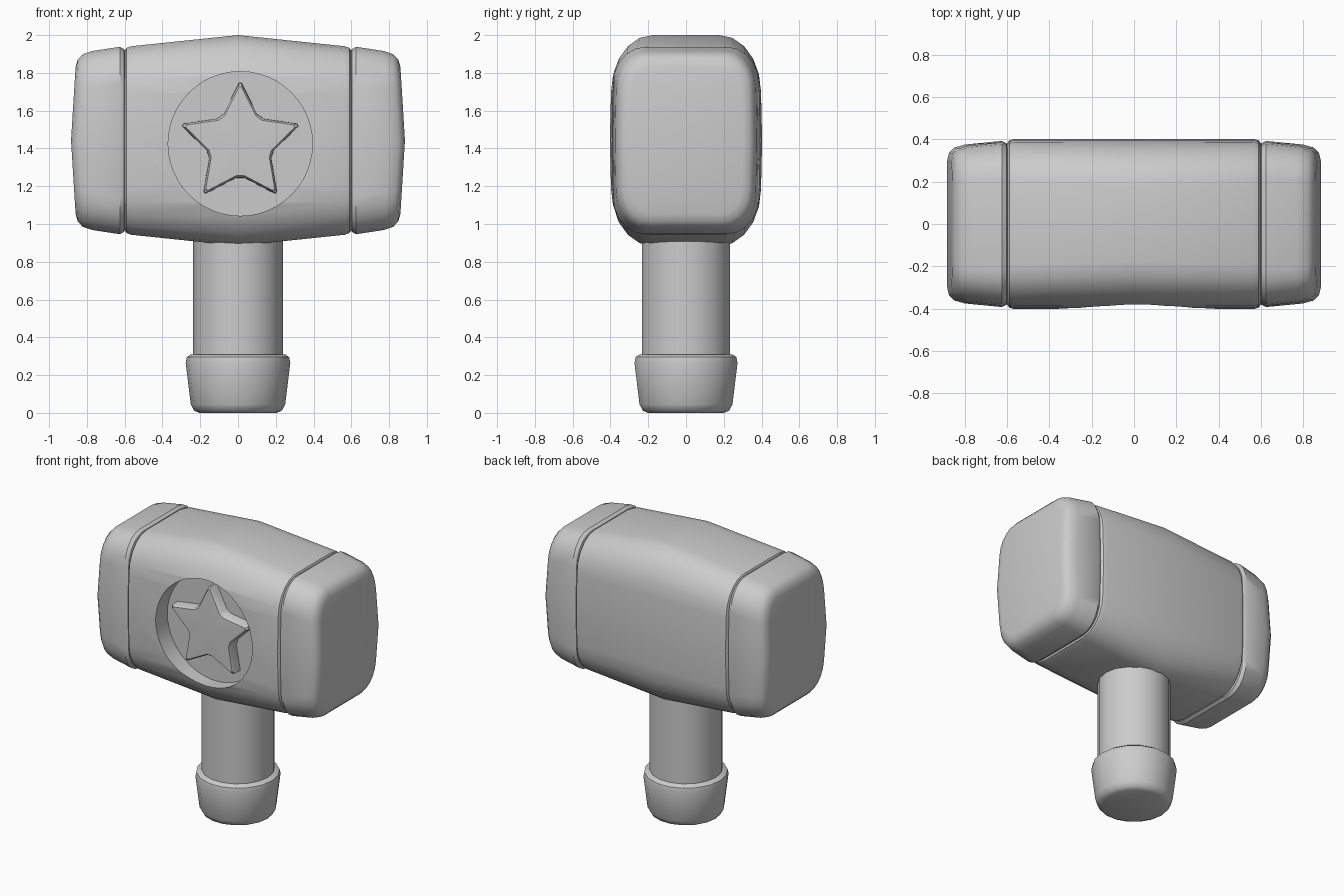
import bpy, bmesh
from math import sin, cos, pi, radians

if "Cube" in bpy.data.objects:
    bpy.data.objects.remove(bpy.data.objects["Cube"])

CZ = 1.442  # height of the head's centre line


def finish(name, bm, angle=35):
    bmesh.ops.recalc_face_normals(bm, faces=bm.faces)
    me = bpy.data.meshes.new(name)
    bm.to_mesh(me)
    bm.free()
    ob = bpy.data.objects.new(name, me)
    bpy.context.collection.objects.link(ob)
    smooth(ob, angle)
    return ob


def activate(ob):
    bpy.ops.object.select_all(action='DESELECT')
    ob.select_set(True)
    bpy.context.view_layer.objects.active = ob


def smooth(ob, angle=35):
    activate(ob)
    bpy.ops.object.shade_smooth_by_angle(angle=radians(angle))


def half_section(hy, hz, ry, rz, n=5):
    """Right half of a rounded rectangle, top to bottom."""
    arc = [(hy - 0.006 - ry + ry * sin(i / n * pi / 2),
            hz - rz + rz * cos(i / n * pi / 2)) for i in range(n + 1)]
    return arc + [(hy, 0)] + [(y, -z) for y, z in reversed(arc)]


def bridge(bm, rings):
    for a, b in zip(rings, rings[1:]):
        for i in range(len(a)):
            j = (i + 1) % len(a)
            bm.faces.new((a[i], a[j], b[j], b[i]))


def loft_x(name, sections, bend=0):
    """Sections (x, half y, half z, corner y, corner z); ends filled in strips."""
    bm = bmesh.new()
    rings = []
    for k, (x, hy, hz, ry, rz) in enumerate(sections):
        half = half_section(hy, hz, ry, rz)
        pts = half + [(-y, z) for y, z in reversed(half)]
        b = bend if x > 0.7 else 0
        rings.append([bm.verts.new((x - b * abs(z) / 0.45, y, CZ + z)) for y, z in pts])
    bridge(bm, rings)
    for r in (rings[0], rings[-1]):
        n = len(r)
        for i in range(n // 2 - 1):
            bm.faces.new((r[i], r[i + 1], r[n - 2 - i], r[n - 1 - i]))
    return finish(name, bm)


def lathe(name, profile, sides=18):
    bm = bmesh.new()
    rings = [[bm.verts.new((r * cos(2 * pi * i / sides), r * sin(2 * pi * i / sides), z))
              for i in range(sides)] for r, z in profile]
    bridge(bm, rings)
    bm.faces.new(rings[0])
    bm.faces.new(rings[-1])
    return finish(name, bm, 40)


# head block, swelling towards the middle
side = [(0.6, 0.382, 0.475, 0.19, 0.23), (0.59, 0.396, 0.49, 0.2, 0.24),
        (0.565, 0.403, 0.499, 0.2, 0.25)]
mid = [(0, 0.403, 0.558, 0.22, 0.3)]
head = loft_x("hammer_head", [(-s[0],) + s[1:] for s in side] + mid + side[::-1])

# round recess in the front
SX, SZ = 0.012, 1.425
bpy.ops.mesh.primitive_cylinder_add(vertices=48, radius=0.382, depth=0.5,
                                    location=(SX, -0.52, SZ), rotation=(pi / 2, 0, 0))
cutter = bpy.context.object
cutter.hide_render = True
mod = head.modifiers.new("recess", 'BOOLEAN')
mod.operation, mod.solver, mod.object = 'DIFFERENCE', 'EXACT', cutter
activate(head)
bpy.ops.object.modifier_apply(modifier="recess")
bpy.data.objects.remove(cutter)
smooth(head)

# end caps with a slightly peaked striking face
cap = loft_x("end_caps", [
    (0.597, 0.37, 0.47, 0.17, 0.2), (0.603, 0.382, 0.484, 0.17, 0.2),
    (0.625, 0.393, 0.496, 0.17, 0.2), (0.80, 0.376, 0.474, 0.16, 0.2),
    (0.85, 0.362, 0.457, 0.15, 0.19), (0.875, 0.338, 0.43, 0.14, 0.17),
    (0.884, 0.30, 0.39, 0.11, 0.14)], bend=0.028)
mir = cap.modifiers.new("mirror", 'MIRROR')
mir.use_clip = False

# raised star inside the recess
bm = bmesh.new()
outline = []
for k in range(5):
    a = pi / 2 + k * 2 * pi / 5
    outline += [(0.322, a - 0.025), (0.322, a + 0.025)]
    outline += [(0.182, a + pi / 5 + d) for d in (-0.12, 0.12)]
rings = [[bm.verts.new((SX + (r * s) * cos(a), y, SZ + (r * s) * sin(a))) for r, a in outline]
         for y, s in ((-0.25, 1.0), (-0.33, 0.99), (-0.345, 0.93))]
bridge(bm, rings)
top = bm.verts.new((SX, -0.352, SZ))
n = len(outline)
for i in range(n):
    bm.faces.new((rings[-1][i], rings[-1][(i + 1) % n], top))
bm.faces.new(rings[0])
finish("star", bm, 30)

# handle and its end knob
lathe("handle", [(0.237, 0.25), (0.237, 1.0)])
lathe("handle_knob", [(0.205, 0), (0.232, 0.012), (0.25, 0.045), (0.277, 0.265),
                      (0.271, 0.295), (0.25, 0.31), (0.2, 0.31)])
